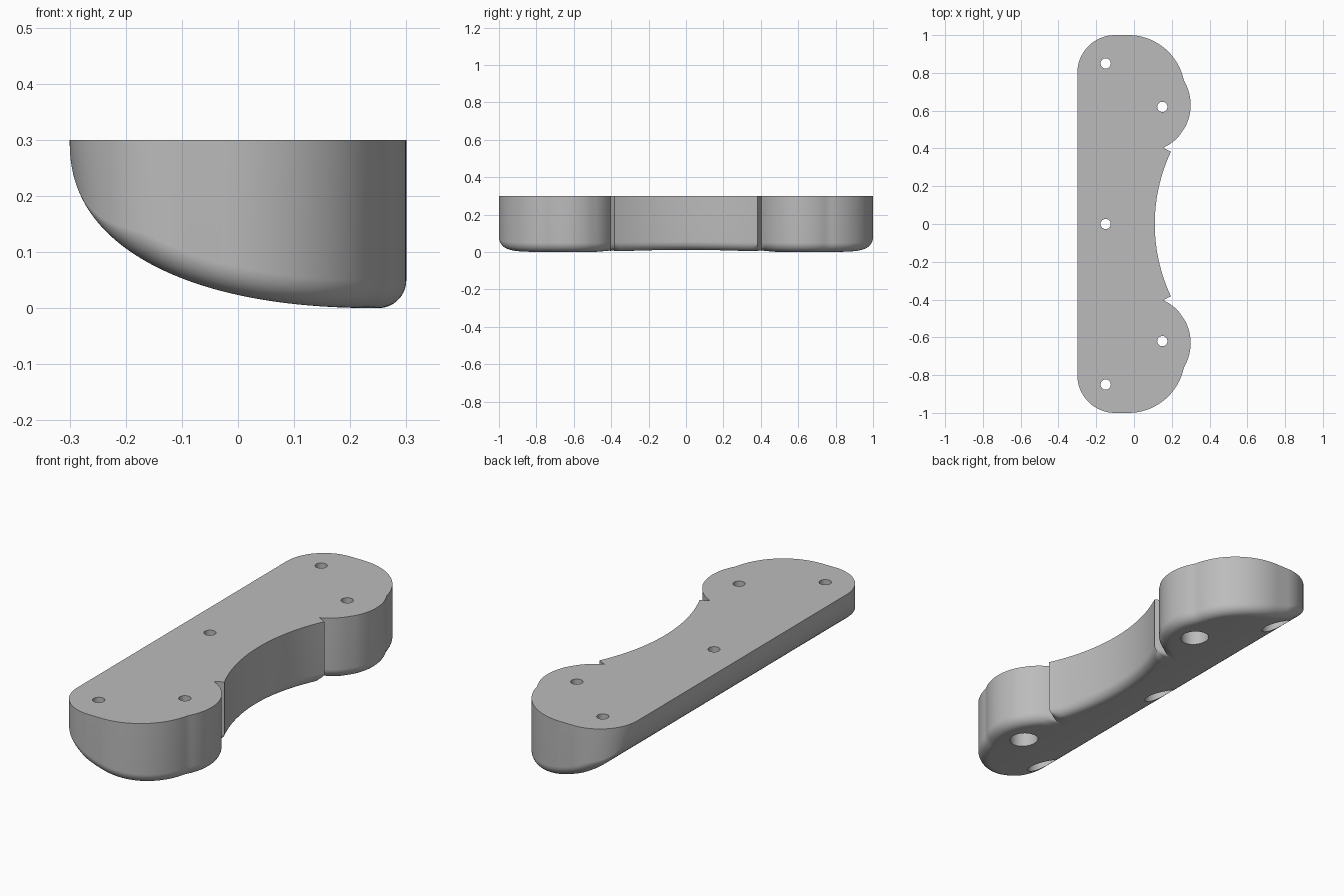
import bpy, bmesh, math
from mathutils import Vector
from mathutils.geometry import intersect_point_line

TOP = 0.3
FILLET = 0.05
ROWS, COLS = 144, 48

if "Cube" in bpy.data.objects:
    bpy.data.objects.remove(bpy.data.objects["Cube"], do_unlink=True)

grey = bpy.data.materials.new("plain grey")
grey.use_nodes = True
colour = (0.5, 0.5, 0.5, 1)
grey.diffuse_color = colour
grey.node_tree.nodes["Principled BSDF"].inputs["Base Color"].default_value = colour


def arc(cx, cy, r, y):
    return cx + math.sqrt(max(r * r - (y - cy) ** 2, 0))


# Outline: straight back with rounded corners, waisted front with two lobes
def left_edge(y):
    y = abs(y)
    return -0.3 if y < 0.8 else -arc(0.1, 0.8, 0.2, y)


def right_edge(y):
    y = abs(y)
    lobe = arc(0.05, 0.63, 0.25, y)
    if y > 0.63:
        return max(arc(-0.03, 0.7, 0.3, y), lobe if y < 0.85 else -1)
    waist = 0.11 + 0.9 - math.sqrt(0.81 - y * y)
    return min(waist, lobe) if y > 0.4 else waist


# Underside: a superelliptic sweep from the upper left rim to the right
def underside(x):
    t = min(max((0.26 - x) / 0.56, 0), 1)
    return TOP * (1 - max(1 - t ** 2.3, 0) ** (1 / 2.3))


ys = [-math.cos(math.pi * i / ROWS) for i in range(ROWS + 1)]
us = [(1 - math.cos(math.pi * j / COLS)) / 2 for j in range(COLS + 1)]
loop = [Vector((right_edge(y), y, 0)) for y in ys]
loop += [Vector((left_edge(y), y, 0)) for y in reversed(ys)]
edges = list(zip(loop, loop[1:] + loop[:1]))


def rim_distance(p):
    best = FILLET
    for a, b in edges:
        if min(abs(a.y - p.y), abs(b.y - p.y)) < FILLET and (b - a).length > 1e-7:
            near, f = intersect_point_line(p, a, b)
            near = a.lerp(b, min(max(f, 0), 1))
            best = min(best, (near - p).length)
    return best


# Rounded edge of the underside, fading out towards the left rim
def height(x, y):
    s = min(max((x + 0.3) / 0.15, 0), 1)
    r = FILLET * s * s * (3 - 2 * s)
    z = underside(x)
    if r > 1e-4:
        k = max(1 - rim_distance(Vector((x, y, 0))) / r, 0)
        z += r * (1 - math.sqrt(max(1 - k * k, 0)))
    return min(z, TOP)


def finish(bm, name):
    bmesh.ops.recalc_face_normals(bm, faces=bm.faces)
    mesh = bpy.data.meshes.new(name)
    bm.to_mesh(mesh)
    bm.free()
    mesh.materials.append(grey)
    obj = bpy.data.objects.new(name, mesh)
    bpy.context.collection.objects.link(obj)
    return obj


# Body: curved underside, upright walls, flat top
bm = bmesh.new()
grid = []
for y in ys:
    lo, hi = left_edge(y), right_edge(y)
    xs = [lo + (hi - lo) * u for u in us]
    grid.append([bm.verts.new((x, y, height(x, y))) for x in xs])
for a, b in zip(grid, grid[1:]):
    for j in range(COLS):
        bm.faces.new((a[j], a[j + 1], b[j + 1], b[j]))
rim = [e for e in bm.edges if e.is_boundary]
walls = bmesh.ops.extrude_edge_only(bm, edges=rim)["geom"]
for v in walls:
    if isinstance(v, bmesh.types.BMVert):
        v.co.z = TOP
top_edges = [e for e in walls if isinstance(e, bmesh.types.BMEdge)]
bmesh.ops.contextual_create(bm, geom=top_edges)
bmesh.ops.remove_doubles(bm, verts=bm.verts, dist=1e-5)
body = finish(bm, "body")

# Screw holes: narrow bore right through, wide recess from below
bm = bmesh.new()
for x, y in ((-0.15, 0), (-0.15, 0.85), (-0.15, -0.85), (0.15, 0.62), (0.15, -0.62)):
    rings = []
    for r, z in ((0.065, -0.1), (0.065, 0.2), (0.027, 0.2), (0.027, 0.4)):
        rings.append([bm.verts.new((x + r * math.cos(a), y + r * math.sin(a), z))
                      for a in (math.tau * k / 40 for k in range(40))])
    for p, q in zip(rings, rings[1:]):
        for k in range(40):
            bm.faces.new((p[k], p[k - 1], q[k - 1], q[k]))
    bm.faces.new(rings[0])
    bm.faces.new(rings[-1])
cutter = finish(bm, "hole_cutter")
cutter.hide_render = True

cut = body.modifiers.new("screw holes", "BOOLEAN")
cut.operation = "DIFFERENCE"
cut.solver = "EXACT"
cut.object = cutter
bpy.context.view_layer.objects.active = body
body.select_set(True)
bpy.ops.object.modifier_apply(modifier=cut.name)
bpy.data.objects.remove(cutter, do_unlink=True)
bpy.ops.object.shade_smooth_by_angle(angle=math.radians(35))
